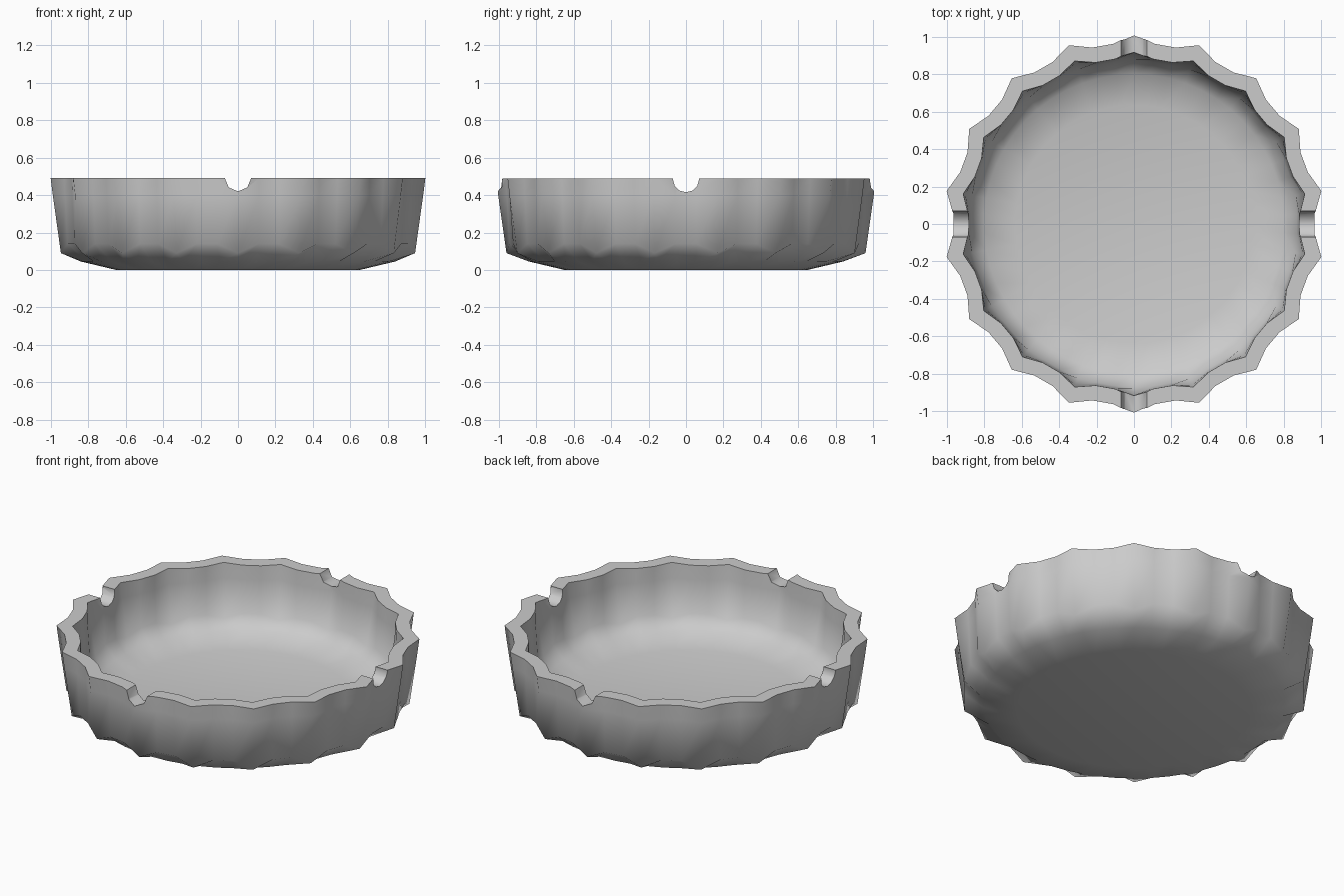
import bpy, bmesh, math

if "Cube" in bpy.data.objects:
    bpy.data.objects.remove(bpy.data.objects["Cube"])

LOBES, SEG = 18, 3
N = LOBES * SEG

# (peak radius, peak height, valley radius, valley height) from outer base to inner floor
RINGS = [
    (0.65, 0.0, 0.65, 0.0),
    (0.84, 0.045, 0.84, 0.045),
    (0.96, 0.09, 0.95, 0.14),
    (1.004, 0.40, 0.964, 0.40),
    (1.0155, 0.49, 0.968, 0.49),
    (0.926, 0.49, 0.886, 0.49),
    (0.914, 0.40, 0.883, 0.40),
    (0.876, 0.17, 0.87, 0.20),
    (0.80, 0.125, 0.80, 0.125),
    (0.635, 0.085, 0.635, 0.085),
]

glass = bpy.data.materials.new("light_grey")
glass.diffuse_color = (0.6, 0.6, 0.6, 1)
glass.use_nodes = True
glass.node_tree.nodes["Principled BSDF"].inputs["Base Color"].default_value = glass.diffuse_color

# fluted dish body
bm = bmesh.new()
rings = []
for rp, zp, rv, zv in RINGS:
    ring = []
    for i in range(N):
        a = math.radians(90) + 2 * math.pi * i / N
        r, z = (rp, zp) if i % SEG == 0 else (rv, zv)
        ring.append(bm.verts.new((r * math.cos(a), r * math.sin(a), z)))
    rings.append(ring)
for lo, hi in zip(rings, rings[1:]):
    for i in range(N):
        j = (i + 1) % N
        bm.faces.new((lo[i], lo[j], hi[j], hi[i]))
# flat underside and flat floor
bm.faces.new(rings[0][::-1])
bm.faces.new(rings[-1])
bmesh.ops.recalc_face_normals(bm, faces=bm.faces)
mesh = bpy.data.meshes.new("dish")
bm.to_mesh(mesh)
bm.free()
mesh.materials.append(glass)
dish = bpy.data.objects.new("dish", mesh)
bpy.context.collection.objects.link(dish)

# rest notches through the rim on both axes
for name, sides, z, rot in (("notch_cutter_x", 12, 0.485, (0, math.pi / 2, 0)),
                            ("notch_cutter_y", 8, 0.49, (math.pi / 2, 0, 0))):
    bpy.ops.mesh.primitive_cylinder_add(vertices=sides, radius=0.07, depth=2.4,
                                        location=(0, 0, z), rotation=rot)
    cutter = bpy.context.object
    cutter.name = name
    cutter.hide_render = True
    cutter.data.materials.append(glass)
    bpy.context.view_layer.objects.active = dish
    mod = dish.modifiers.new(name, 'BOOLEAN')
    mod.operation, mod.solver, mod.object = 'DIFFERENCE', 'EXACT', cutter
    bpy.ops.object.modifier_apply(modifier=name)
    bpy.data.objects.remove(cutter)

# smooth flutes, crisp rim
bpy.ops.object.select_all(action='DESELECT')
dish.select_set(True)
bpy.context.view_layer.objects.active = dish
bpy.ops.object.shade_smooth_by_angle(angle=math.radians(62))
